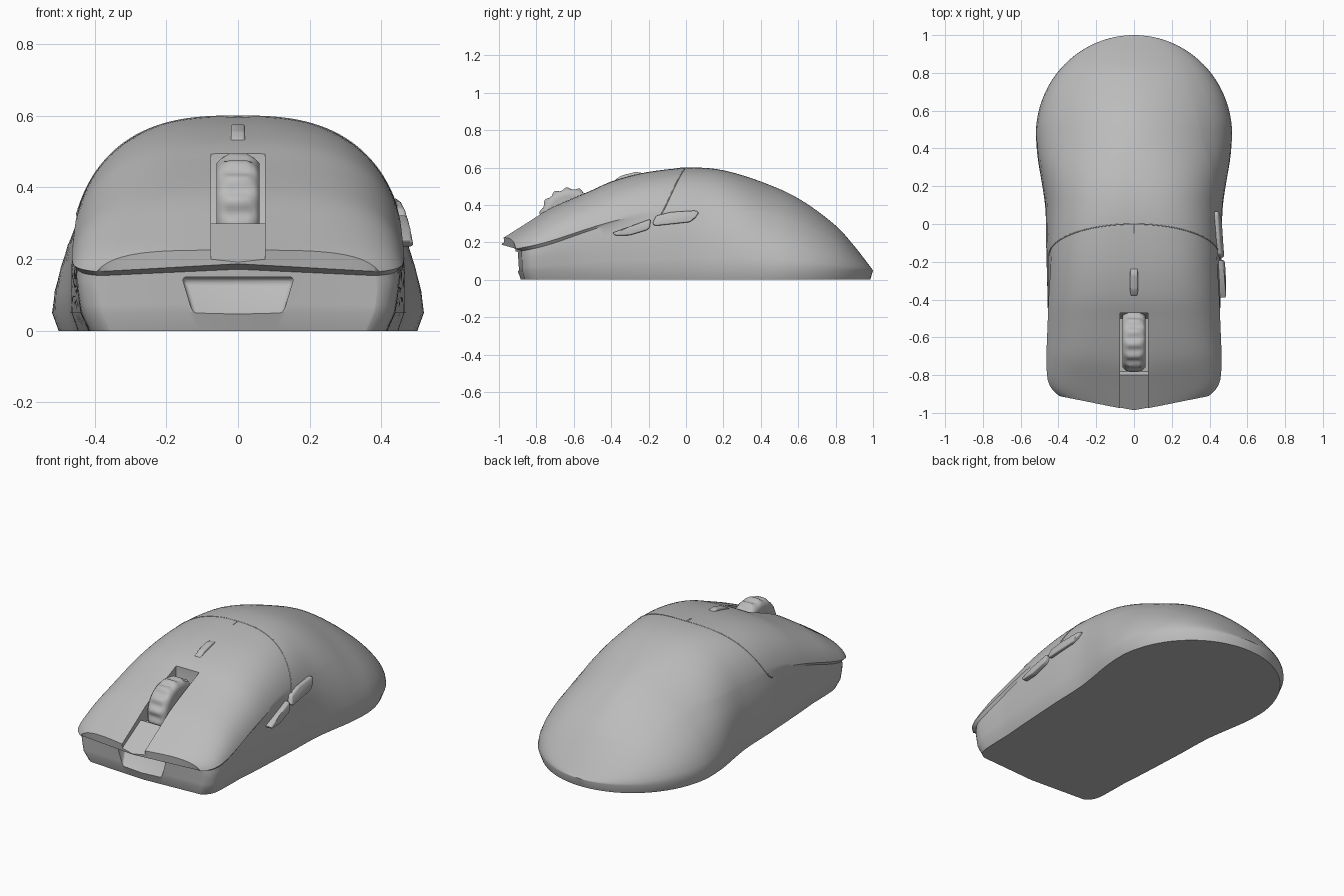
import bpy, bmesh, math
from mathutils import Vector

if "Cube" in bpy.data.objects:
    bpy.data.objects.remove(bpy.data.objects["Cube"])

grey = bpy.data.materials.new("plain_grey")
grey.use_nodes = True
grey.diffuse_color = (0.5, 0.5, 0.5, 1)
grey.node_tree.nodes["Principled BSDF"].inputs["Base Color"].default_value = (0.5, 0.5, 0.5, 1)


def smooth_table(table, t):
    """Cubic interpolation through (position, value) pairs."""
    if t <= table[0][0]:
        return table[0][1]
    if t >= table[-1][0]:
        return table[-1][1]

    def slope(k):
        a, b = table[max(k - 1, 0)], table[min(k + 1, len(table) - 1)]
        return (b[1] - a[1]) / (b[0] - a[0])
    i = max(k for k in range(len(table) - 1) if table[k][0] <= t)
    (x0, v0), (x1, v1) = table[i], table[i + 1]
    d = x1 - x0
    u = (t - x0) / d
    return ((1 + 2 * u) * (1 - u) ** 2 * v0 + u * (1 - u) ** 2 * d * slope(i)
            + u * u * (3 - 2 * u) * v1 - u * u * (1 - u) * d * slope(i + 1))


HEIGHT = [(-.9, .225), (-.8, .3), (-.7, .375), (-.6, .43), (-.5, .48), (-.4, .525), (-.25, .567),
          (-.1, .59), (.05, .6), (.2, .585), (.4, .525), (.6, .435), (.8, .29), (.9, .18), (1, .05)]
WIDTH = [(-.9, .415), (-.88, .445), (-.85, .465), (-.8, .475), (-.5, .48), (-.2, .475),
         (.08, .47), (.2, .485), (.35, .51), (.47, .52)]
POWER = [(-.9, 4), (-.6, 3.2), (-.1, 2.9), (.2, 2.4), (.5, 1.8), (1, 1.8)]
SEAM = [(-.9, .165), (-.75, .2), (-.4, .31), (-.1, .37), (1, .37)]
FLOOR = 0.05


def section(y):
    """Half width, dome height and roundness at a station."""
    w = smooth_table(WIDTH, y)
    if y > .47:
        w = .52 * math.sqrt(max(1 - ((y - .47) / .53) ** 2, 1e-5))
    return w, max(smooth_table(HEIGHT, y) - FLOOR, .003), smooth_table(POWER, y)


def top_z(x, y):
    w, b, n = section(y)
    return FLOOR + b * max(1 - (abs(x) / w) ** n, 0) ** (1 / n)


def side_x(y, z):
    w, b, n = section(y)
    return w * max(1 - (max(z - FLOOR, 0) / b) ** n, 0) ** (1 / n)


def front_weight(y):
    return min(max((-.5 - y) / .4, 0), 1)


def nose(x, y, under=0):
    """Sweep the front edge forward at the middle; under pulls it back below the lip."""
    mid = max(1 - abs(x) / .45, 0)
    return y + front_weight(y) * (-.09 * mid + under * (.025 + .05 * mid))


def finish(name, bm, angle=35):
    bmesh.ops.recalc_face_normals(bm, faces=bm.faces)
    me = bpy.data.meshes.new(name)
    bm.to_mesh(me)
    bm.free()
    ob = bpy.data.objects.new(name, me)
    bpy.context.collection.objects.link(ob)
    me.materials.append(grey)
    smooth(ob, angle)
    return ob


def smooth(ob, angle):
    bpy.ops.object.select_all(action='DESELECT')
    ob.select_set(True)
    bpy.context.view_layer.objects.active = ob
    bpy.ops.object.shade_smooth_by_angle(angle=math.radians(angle))


def prism(name, profile, x0, x1, bevel=0, segments=3):
    """Extrude a (y, z) profile along x, where x0 and x1 are functions of (y, z)."""
    bm = bmesh.new()
    ends = [[bm.verts.new((f(y, z), y, z)) for y, z in profile] for f in (x0, x1)]
    for ring in ends:
        bm.faces.new(ring)
    for i in range(len(profile)):
        j = (i + 1) % len(profile)
        bm.faces.new((ends[0][i], ends[0][j], ends[1][j], ends[1][i]))
    if bevel:
        bmesh.ops.bevel(bm, geom=bm.edges[:], offset=bevel, segments=segments,
                        profile=.5, affect='EDGES', clamp_overlap=True)
    return finish(name, bm)


# Body: sections lofted from nose to tail, with an undercut front lip
ARC, LOW = 56, 7
stations = ([-.9, -.89, -.88, -.865, -.85, -.825] + [-.8 + .04 * i for i in range(32)]
            + [.47 + .53 * math.sin(math.pi / 2 * i / 24) for i in range(1, 25)])
bm = bmesh.new()
strips = []
lip = None
for y in stations:
    w, b, n = section(y)
    g = min(smooth_table(SEAM, y), FLOOR + .7 * b)
    groove = .014 * min(max((-.1 - y) / .5, 0), 1)
    taper = .07 * min(max((.1 - y) / .7, 0), 1)
    start = math.asin(((g - FLOOR) / b) ** (n / 2))
    arc = []
    for i in range(ARC + 1):
        t = start + (math.pi - 2 * start) * i / ARC
        c = math.cos(t)
        x = math.copysign(w * abs(c) ** (2 / n), -c)
        arc.append((x, nose(x, y), FLOOR + b * math.sin(t) ** (2 / n)))
    low = []
    for k in range(LOW):
        u = k / (LOW - 2)
        z = 0 if k == LOW - 1 else (g - .013 * min(1, b * 5)) * (1 - u) + min(FLOOR, g) * u
        x = max(side_x(y, z) - groove, .001) * (1 - taper * (1 - z / g))
        ys = nose(x, y, 1 + .25 * (1 - z / g))
        if k == LOW - 1:
            x, ys = x * .965, ys * .985
        low.append((x, ys, z))
    pts = ([(-x, v, z) for x, v, z in reversed(low)] + arc + low)
    strips.append([bm.verts.new(p) for p in pts])
    if lip is None:
        lip = (arc, low, y, g)
for a, c in zip(strips, strips[1:]):
    for i in range(len(a) - 1):
        bm.faces.new((a[i], a[i + 1], c[i + 1], c[i]))

# Front wall below the lip
arc, low, y, g = lip
first = strips[0]
rows = [first[LOW:LOW + ARC + 1]]
half = arc[-1][0]
edge = [first[LOW]]
for x, v, z in arc[1:-1]:
    edge.append(bm.verts.new((x, v + .005, g + .022 * (1 - abs(x) / half))))
rows.append(edge + [first[LOW + ARC]])
for k, (xk, yk, zk) in enumerate(low):
    row = [first[LOW - 1 - k]]
    for x, v, z in arc[1:-1]:
        px = x * xk / half
        py = nose(px, y, 1 + .25 * (1 - zk / g)) * (.985 if k == LOW - 1 else 1)
        raise_z = .018 * (1 - abs(x) / half) * (1 - k / (LOW - 1))
        row.append(bm.verts.new((px, py, zk + raise_z)))
    rows.append(row + [first[LOW + ARC + 1 + k]])
for a, c in zip(rows, rows[1:]):
    for i in range(ARC):
        quad = list(dict.fromkeys((a[i], a[i + 1], c[i + 1], c[i])))
        if len(quad) > 2:
            bm.faces.new(quad)
bm.faces.new(strips[-1])
bm.faces.new(rows[-1] + [s[-1] for s in strips[1:]] + [s[0] for s in reversed(strips[1:])])
body = finish("body", bm)

# Wheel channel and front socket, cut from the body
channel = prism("channel_cutter", [(-1.1, .125), (-.8, .3), (-.78, .27), (-.5, .3), (-.47, .4), (-.47, .7), (-1.1, .7)],
                lambda y, z: -.075, lambda y, z: .075)
socket = prism("socket_cutter", [(-1.05, .045), (-.895, .045), (-.83, .13), (-.84, .15), (-1.05, .15)],
               lambda y, z: -.125 - .3 * (z - .045), lambda y, z: .125 + .3 * (z - .045), .012)
for cutter in (channel, socket):
    cutter.hide_render = True
    mod = body.modifiers.new(cutter.name, 'BOOLEAN')
    mod.object, mod.operation, mod.solver = cutter, 'DIFFERENCE', 'EXACT'
    bpy.context.view_layer.objects.active = body
    bpy.ops.object.modifier_apply(modifier=mod.name)
    bpy.data.objects.remove(cutter)
smooth(body, 35)

# Scroll wheel with shallow treads
bm = bmesh.new()
STEPS = 120
rings = []
for x, r in ((-.06, .12), (-.06, .14), (-.045, .155), (-.025, .16), (.025, .16), (.045, .155), (.06, .14), (.06, .12)):
    ring = []
    for i in range(STEPS):
        a = 2 * math.pi * i / STEPS
        rr = r + (.007 * math.cos(15 * a) if abs(x) < .03 else 0)
        ring.append(bm.verts.new((x, -.62 + rr * math.cos(a), .328 + rr * math.sin(a))))
    rings.append(ring)
for a, c in zip(rings, rings[1:]):
    for i in range(STEPS):
        j = (i + 1) % STEPS
        bm.faces.new((a[i], a[j], c[j], c[i]))
bm.faces.new(rings[0])
bm.faces.new(rings[-1])
finish("scroll_wheel", bm, 50)

# Small button behind the wheel
ys = (-.38, -.345, -.27, -.235)
prism("top_button", [(v, top_z(0, v) + d) for v, d in zip(ys, (.002, .014, .014, .002))]
      + [(v, top_z(0, v) - .03) for v in reversed(ys)], lambda y, z: -.02, lambda y, z: .02, .008)

# Side buttons on the left flank
for name, outline in (
        ("front_side_button", [(-.395, .25), (-.375, .235), (-.3, .238), (-.21, .265), (-.192, .28), (-.19, .325), (-.3, .285)]),
        ("rear_side_button", [(-.18, .3), (-.165, .288), (.02, .308), (.05, .33), (.07, .36), (.05, .37), (-.08, .362), (-.16, .342)])):
    prism(name, outline, lambda y, z: .41, lambda y, z: side_x(y, z) + .02, .009)


# Thin seams between the main buttons and the palm rest
def seam(name, points):
    cu = bpy.data.curves.new(name, 'CURVE')
    cu.dimensions = '3D'
    cu.bevel_depth, cu.bevel_resolution = .003, 2
    sp = cu.splines.new('POLY')
    sp.points.add(len(points) - 1)
    for p, (x, y) in zip(sp.points, points):
        p.co = (x, y, top_z(x, y) - .001, 1)
    cu.materials.append(grey)
    bpy.context.collection.objects.link(bpy.data.objects.new(name, cu))


seam("palm_seam", [(.45 * math.sin(t * math.pi / 60), -.165 * (1 - math.cos(t * math.pi / 60)))
                   for t in range(-30, 31)])
seam("centre_seam", [(0, -.05 + .01 * i) for i in range(6)])
